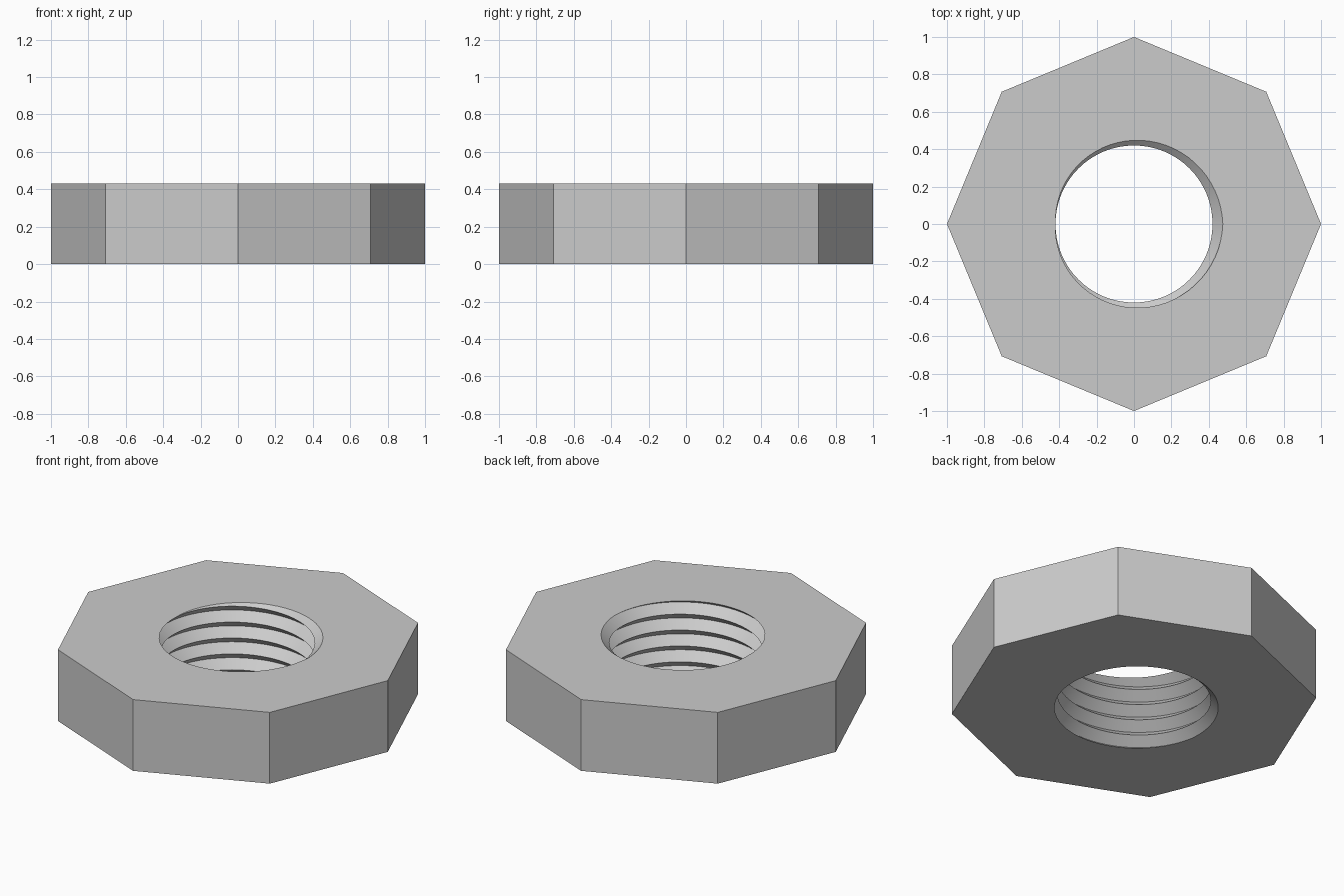
import bpy
import bmesh
from math import cos, sin, pi
from mathutils import Vector

if "Cube" in bpy.data.objects:
    bpy.data.objects.remove(bpy.data.objects["Cube"], do_unlink=True)

HEIGHT = 0.43
OUTER = 1.0
SIDES = 8
ROOT, CREST = 0.475, 0.42     # thread radii
PITCH = 0.096
STEPS = 64                    # segments per turn

steel = bpy.data.materials.new("steel grey")
steel.use_nodes = True
colour = (0.6, 0.6, 0.6, 1)
steel.diffuse_color = colour
steel.node_tree.nodes["Principled BSDF"].inputs["Base Color"].default_value = colour


def ring_point(radius, angle, z):
    return (radius * cos(angle), radius * sin(angle), z)


bm = bmesh.new()

# Right-handed V thread, run past both ends
roots, crests = {}, {}
for s in range(-6 * STEPS, 2 * STEPS + 1):
    angle = 2 * pi * (s % STEPS) / STEPS
    z = HEIGHT + PITCH * s / STEPS
    roots[s] = bm.verts.new(ring_point(ROOT, angle, z))
    crests[s] = bm.verts.new(ring_point(CREST, angle, z - PITCH / 2))
for s in range(-6 * STEPS, 2 * STEPS):
    bm.faces.new((roots[s], crests[s], crests[s + 1], roots[s + 1]))
    low = s - STEPS
    if low in roots:
        bm.faces.new((crests[s], roots[low], roots[low + 1], crests[s + 1]))

# Trim the thread flush with the two flat ends
for z, direction in ((0, -1), (HEIGHT, 1)):
    bmesh.ops.bisect_plane(bm, geom=bm.verts[:] + bm.edges[:] + bm.faces[:], dist=1e-5,
                           plane_co=(0, 0, z), plane_no=(0, 0, direction), clear_outer=True)
bmesh.ops.remove_doubles(bm, verts=bm.verts[:], dist=1e-5)

# Octagonal outer walls
rims = [[bm.verts.new(ring_point(OUTER, 2 * pi * i / SIDES, z)) for i in range(SIDES)]
        for z in (0, HEIGHT)]
for i in range(SIDES):
    j = (i + 1) % SIDES
    bm.faces.new((rims[0][i], rims[0][j], rims[1][j], rims[1][i]))

# Flat ends between the octagon and the threaded hole
for z, direction in ((0, -1), (HEIGHT, 1)):
    border = [e for e in bm.edges if e.is_boundary
              and all(abs(v.co.z - z) < 1e-4 for v in e.verts)]
    bmesh.ops.triangle_fill(bm, edges=border, use_beauty=True,
                            normal=Vector((0, 0, direction)))

bmesh.ops.recalc_face_normals(bm, faces=bm.faces[:])
mesh = bpy.data.meshes.new("octagonal_nut")
bm.to_mesh(mesh)
bm.free()
mesh.materials.append(steel)

nut = bpy.data.objects.new("octagonal_nut", mesh)
bpy.context.collection.objects.link(nut)
bpy.context.view_layer.objects.active = nut
nut.select_set(True)
bpy.ops.object.shade_smooth_by_angle(angle=pi / 6)
